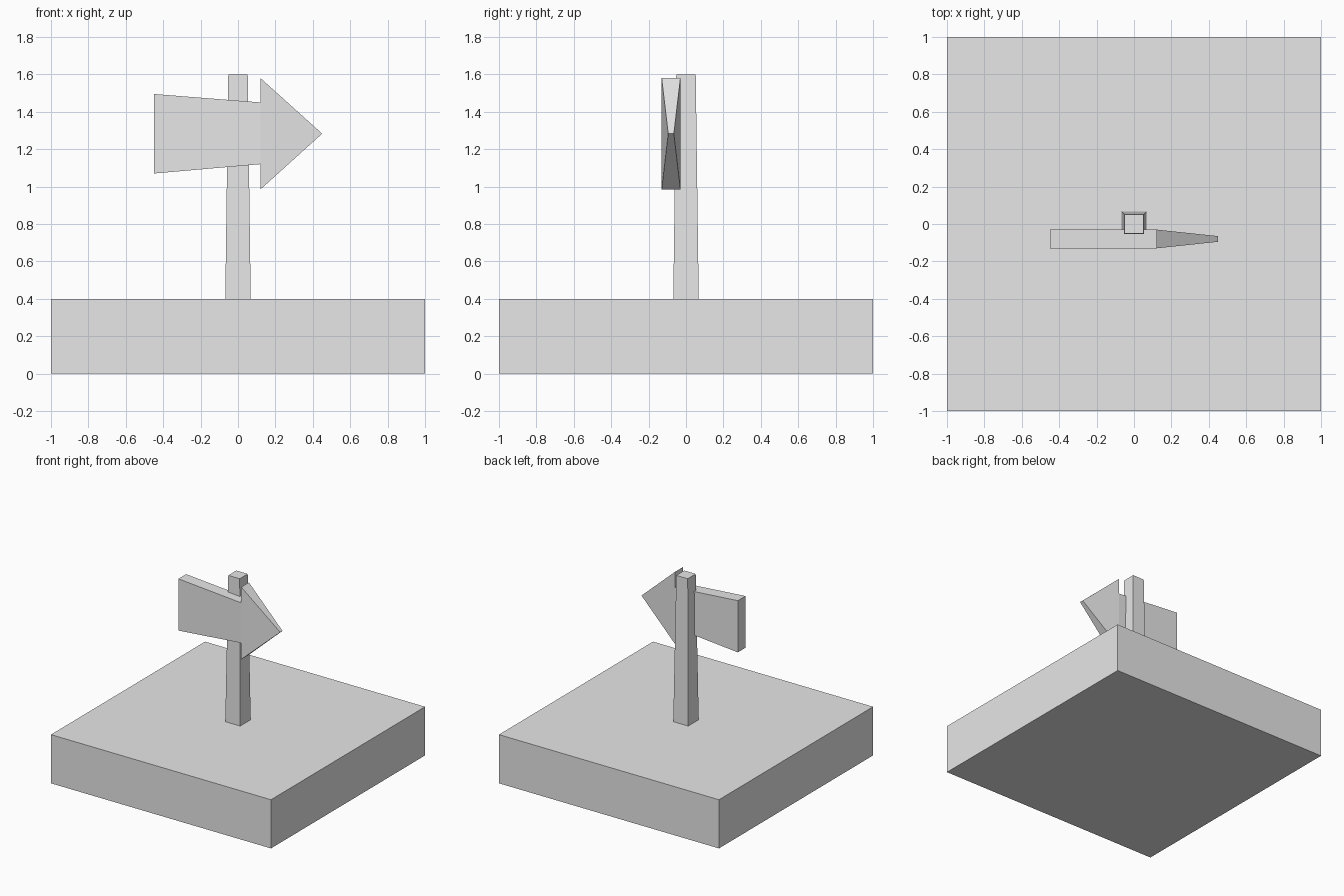
import bpy
import bmesh

default = bpy.data.objects.get("Cube")
if default:
    bpy.data.objects.remove(default, do_unlink=True)

grey = bpy.data.materials.new("light grey")
grey.use_nodes = True
grey.diffuse_color = (0.8, 0.8, 0.8, 1)
grey.node_tree.nodes["Principled BSDF"].inputs["Base Color"].default_value = (0.8, 0.8, 0.8, 1)


def finish(name, bm):
    """Turn a bmesh into a grey, flat-shaded object."""
    bmesh.ops.recalc_face_normals(bm, faces=bm.faces)
    mesh = bpy.data.meshes.new(name)
    bm.to_mesh(mesh)
    bm.free()
    mesh.materials.append(grey)
    obj = bpy.data.objects.new(name, mesh)
    bpy.context.collection.objects.link(obj)
    return obj


def tapered_block(name, bottom, top, z0, z1):
    """Square block with half widths bottom and top, from z0 to z1."""
    bm = bmesh.new()
    bmesh.ops.create_cube(bm, size=2)
    for v in bm.verts:
        half, z = (top, z1) if v.co.z > 0 else (bottom, z0)
        v.co = (v.co.x * half, v.co.y * half, z)
    return finish(name, bm)


# Ground slab and post
tapered_block("ground_slab", 1, 1, 0, 0.4)
tapered_block("post", 0.068, 0.052, 0.4, 1.6)

# Arrow board: outline around the shaft and head, thinner at the tip
outline = [(-0.45, 1.07), (0.12, 1.12), (0.12, 0.985), (0.45, 1.283),
           (0.12, 1.58), (0.12, 1.45), (-0.45, 1.495)]
TIP = 3
CENTRE_Y = -0.08
bm = bmesh.new()
sides = []
for sign in (-1, 1):
    ring = []
    for i, (x, z) in enumerate(outline):
        half = 0.015 if i == TIP else 0.05
        ring.append(bm.verts.new((x, CENTRE_Y + sign * half, z)))
    bm.faces.new([ring[i] for i in (0, 1, 5, 6)])      # shaft
    bm.faces.new(ring[1:6])                            # head
    sides.append(ring)
front, back = sides
for i in range(len(outline)):
    j = (i + 1) % len(outline)
    bm.faces.new((front[i], front[j], back[j], back[i]))
finish("arrow_board", bm)
